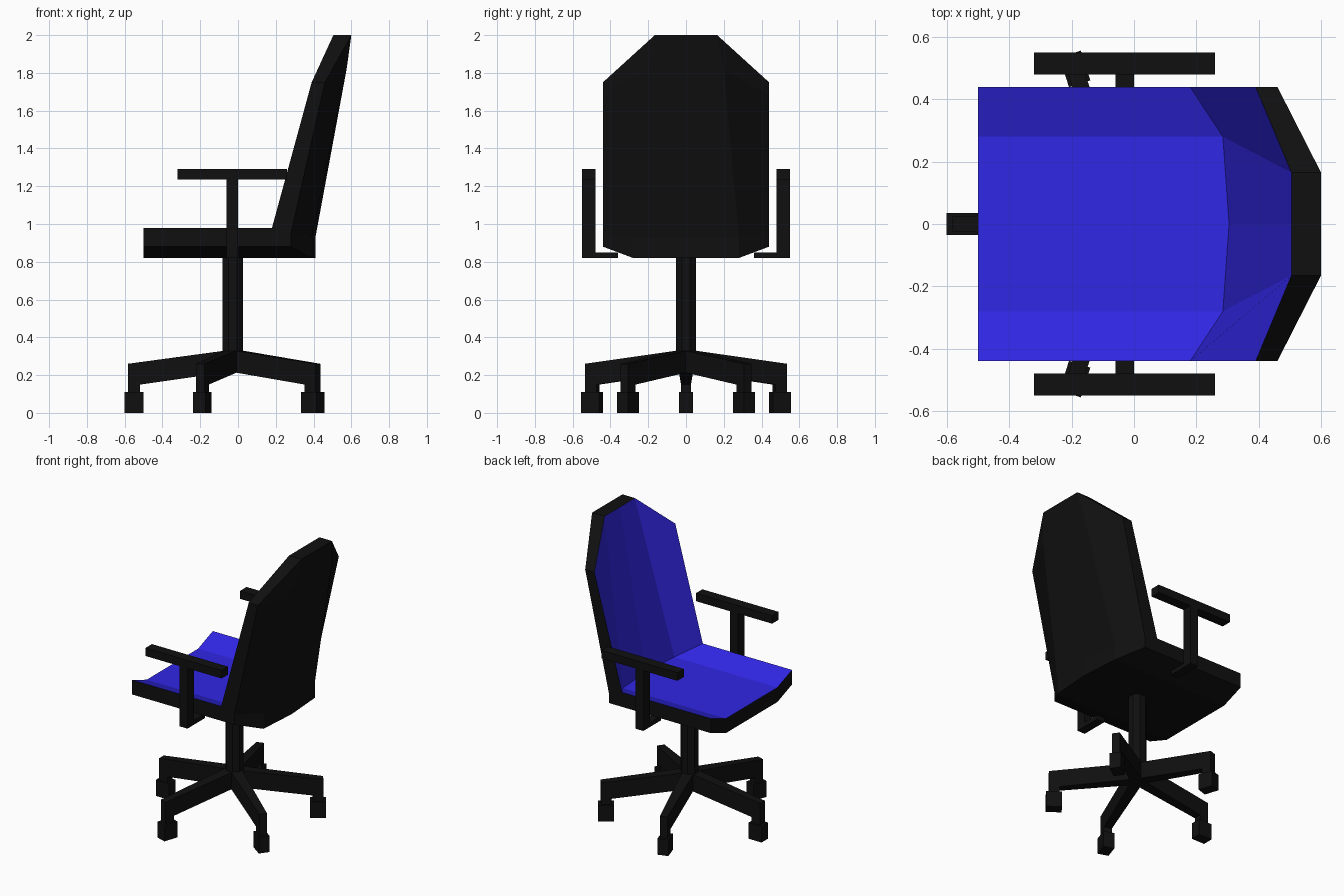
import bpy, bmesh, math
from mathutils import Matrix

if "Cube" in bpy.data.objects:
    bpy.data.objects.remove(bpy.data.objects["Cube"])


def material(name, color):
    m = bpy.data.materials.new(name)
    m.diffuse_color = color
    m.use_nodes = True
    m.node_tree.nodes["Principled BSDF"].inputs["Base Color"].default_value = m.diffuse_color
    return m


black = material("black_plastic", (0.005, 0.005, 0.005, 1))
blue = material("blue_fabric", (0.03, 0.02, 0.78, 1))


def finish(bm, name, mats):
    bmesh.ops.recalc_face_normals(bm, faces=bm.faces)
    me = bpy.data.meshes.new(name)
    bm.to_mesh(me)
    bm.free()
    for m in mats:
        me.materials.append(m)
    ob = bpy.data.objects.new(name, me)
    bpy.context.collection.objects.link(ob)
    return ob


def box(name, x0, x1, y0, y1, z0, z1, matrix=Matrix()):
    bm = bmesh.new()
    bmesh.ops.create_cube(bm, size=1)
    for v in bm.verts:
        v.co = (x0 + (v.co.x + .5) * (x1 - x0),
                y0 + (v.co.y + .5) * (y1 - y0),
                z0 + (v.co.z + .5) * (z1 - z0))
    bm.transform(matrix)
    return finish(bm, name, [black])


# Seat and backrest: L-shaped side profiles (x, z) lofted across the width
outer = [(-.5, .98), (.18, .98), (.39, 1.75), (.46, 1.75), (.445, 1.685),
         (.28, .95), (.28, .88), (-.5, .88)]
inner = [(-.5, .92), (.285, .92), (.505, 2), (.6, 2), (.575, 1.82),
         (.39, .93), (.39, .82), (-.5, .82)]
centre = [(-.5, .92), (.305, .92), (.505, 2), (.6, 2), (.575, 1.82),
          (.41, .93), (.41, .82), (-.5, .82)]
inner_y = [.28, .28, .165, .165, .2, .28, .28, .28]
outer_y = [.44] * 8

bm = bmesh.new()
rings = []
for prof, ys, s in ((outer, outer_y, -1), (inner, inner_y, -1), (centre, inner_y, 0),
                    (inner, inner_y, 1), (outer, outer_y, 1)):
    rings.append([bm.verts.new((x, s * y, z)) for (x, z), y in zip(prof, ys)])
for a, b in zip(rings, rings[1:]):
    for i in range(8):
        j = (i + 1) % 8
        f = bm.faces.new((a[i], a[j], b[j], b[i]))
        f.material_index = 1 if i < 2 else 0
bm.faces.new(rings[0])
bm.faces.new(rings[-1])
finish(bm, "seat_and_backrest", [black, blue])

# Armrests: pad, post and bracket under the seat on each side
for side, s in (("left", 1), ("right", -1)):
    box(f"{side}_arm_pad", -.32, .26, s * .48, s * .55, 1.235, 1.29)
    box(f"{side}_arm_post", -.06, 0, s * .48, s * .55, .82, 1.235)
    box(f"{side}_arm_bracket", -.06, 0, s * .36, s * .48, .82, .85)

# Central column
CX = -.028
bm = bmesh.new()
bmesh.ops.create_cone(bm, cap_ends=True, segments=8, radius1=.058, radius2=.058, depth=.56,
                      matrix=Matrix.Translation((CX, 0, .56)) @ Matrix.Rotation(math.pi / 8, 4, 'Z'))
finish(bm, "column", [black])

# Five-legged base with block casters
leg = [(0, .335), (.555, .26), (.555, .1), (.49, .1), (.49, .15), (0, .22)]
for k in range(5):
    place = Matrix.Translation((CX, 0, 0)) @ Matrix.Rotation(math.pi + k * math.tau / 5, 4, 'Z')
    bm = bmesh.new()
    sides = [[bm.verts.new((r, s * (.038 - .024 * r), z)) for r, z in leg] for s in (-1, 1)]
    for ring in sides:
        bm.faces.new(ring)
    for i in range(6):
        j = (i + 1) % 6
        bm.faces.new((sides[0][i], sides[0][j], sides[1][j], sides[1][i]))
    bm.transform(place)
    finish(bm, f"base_leg_{k + 1}", [black])
    box(f"caster_{k + 1}", .473, .573, -.036, .036, 0, .11, place)
